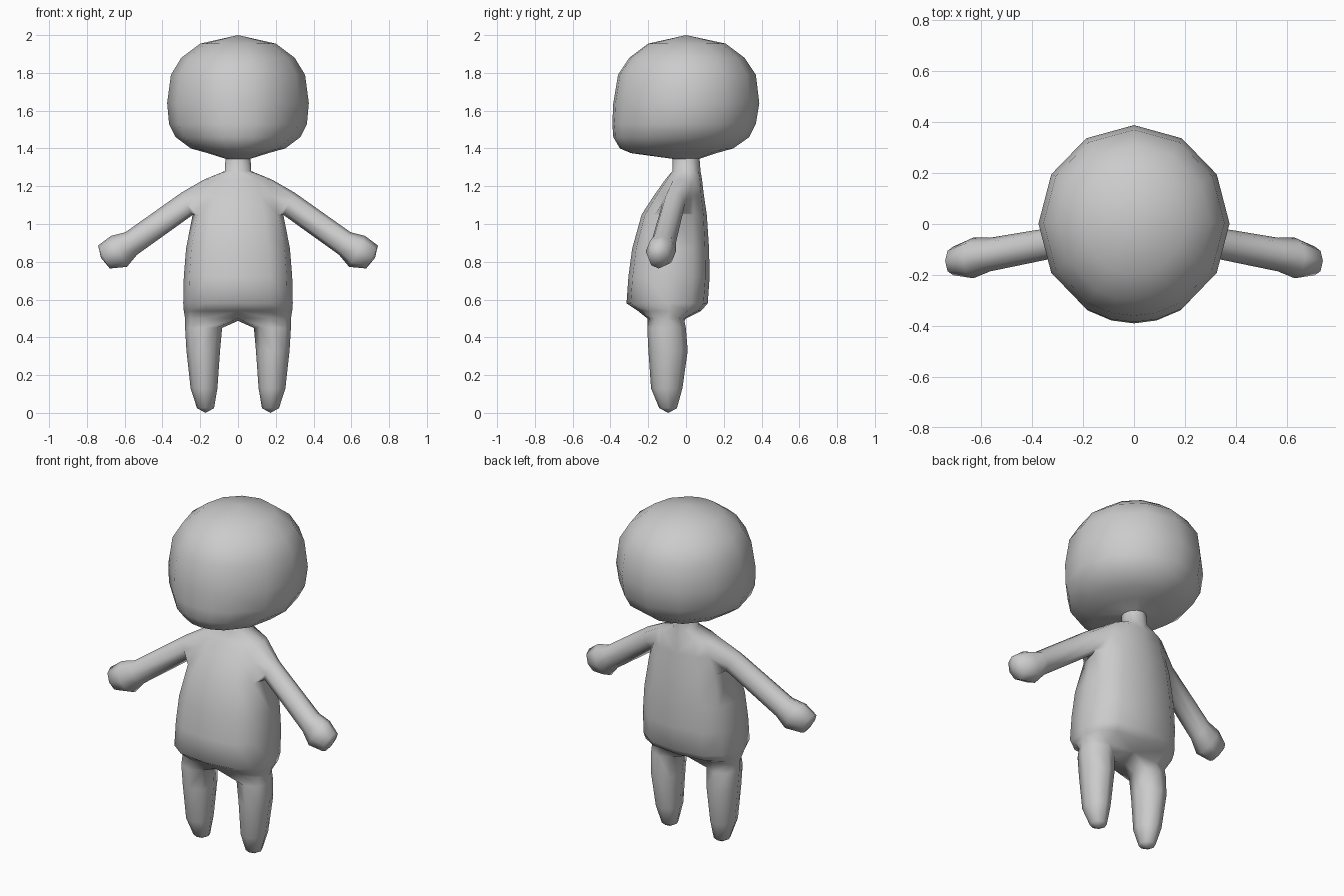
import bpy, bmesh
from math import sin, cos, radians, copysign
from mathutils import Vector

cube = bpy.data.objects.get("Cube")
if cube:
    bpy.data.objects.remove(cube)

clay = bpy.data.materials.new("clay_grey")
clay.use_nodes = True
colour = (0.6, 0.6, 0.6, 1)
clay.diffuse_color = colour
clay.node_tree.nodes["Principled BSDF"].inputs["Base Color"].default_value = colour


def half_ring(bm, z, width, front, back, angles, power):
    """Right-to-middle outline of one slice, running from front to back."""
    verts = []
    for a in angles:
        s, c = abs(sin(radians(a))), cos(radians(a))
        x = 0 if a in (0, 180) else width * s ** power
        y = (front + back) / 2 - (back - front) / 2 * copysign(abs(c) ** power, c)
        verts.append(bm.verts.new((x, y, z)))
    return verts


def octagon(bm, centre, u, v, start):
    """Closed eight-sided limb slice spanned by the vectors u and v."""
    return [bm.verts.new(Vector(centre) + u * cos(radians(start + 45 * i))
                         + v * sin(radians(start + 45 * i))) for i in range(8)]


def skin(bm, a, b, closed=False):
    n = len(a)
    for i in range(n if closed else n - 1):
        j = (i + 1) % n
        bm.faces.new((a[i], a[j], b[j], b[i]))


def limb(bm, rings, tip):
    for a, b in zip(rings, rings[1:]):
        skin(bm, a, b, True)
    end = bm.verts.new(tip)
    last = rings[-1]
    for i in range(8):
        bm.faces.new((last[i], last[(i + 1) % 8], end))


def finish(bm, name):
    bmesh.ops.recalc_face_normals(bm, faces=bm.faces)
    mesh = bpy.data.meshes.new(name)
    bm.to_mesh(mesh)
    bm.free()
    mesh.materials.append(clay)
    mesh.shade_smooth()
    obj = bpy.data.objects.new(name, mesh)
    bpy.context.collection.objects.link(obj)
    mirror = obj.modifiers.new("mirror", 'MIRROR')
    mirror.use_clip = True
    return obj


# Head: stacked slices (height, half width, front, back) under a pole
bm = bmesh.new()
head_slices = [
    (1.955, .20, -.20, .21), (1.88, .30, -.30, .31), (1.79, .355, -.36, .37),
    (1.64, .375, -.385, .388), (1.53, .365, -.39, .37), (1.46, .33, -.385, .335),
    (1.40, .25, -.35, .25), (1.375, .16, -.29, .16), (1.345, .065, -.07, .07)]
head_angles = (0, 14, 30, 60, 90, 120, 150, 180)
rings = [half_ring(bm, *s, head_angles, 1) for s in head_slices]
for a, b in zip(rings, rings[1:]):
    skin(bm, a, b)
pole = bm.verts.new((0, 0, 2))
for a, b in zip(rings[0], rings[0][1:]):
    bm.faces.new((a, pole, b))
finish(bm, "head")

# Torso: half loft from the neck down, leaving a hole for the arm
bm = bmesh.new()
torso_slices = [
    (1.37, .065, -.07, .07, 1), (1.28, .07, -.072, .077, 1),
    (1.235, .18, -.11, .085, .85), (1.15, .205, -.17, .095, .8),
    (1.05, .24, -.235, .11, .75), (.87, .275, -.285, .122, .75),
    (.72, .287, -.305, .125, .75), (.58, .29, -.315, .115, .75),
    (.54, .287, -.255, .08, .75), (.50, .28, -.205, .0, .75)]
torso = [half_ring(bm, *s[:4], range(0, 181, 30), s[4]) for s in torso_slices]
for i, (a, b) in enumerate(zip(torso, torso[1:])):
    if i in (2, 3):
        skin(bm, a[:3], b[:3])
        skin(bm, a[4:], b[4:])
    else:
        skin(bm, a, b)

# Arm: grows out of the hole and ends in a mitten-like hand
top, mid, low = torso[2:5]
hole = [*top[2:5], mid[4], low[4], low[3], low[2], mid[2]]
up = Vector((.46, 0, .89))
back = Vector((0, 1, 0))
arm_slices = [
    ((.27, -.065, 1.107), .066, .06), ((.565, -.12, .897), .067, .066),
    ((.63, -.133, .855), .092, .08), ((.71, -.145, .825), .068, .056)]
arm = [octagon(bm, c, up * h, back * d, -45) for c, h, d in arm_slices]
limb(bm, [hole] + arm, (.725, -.147, .82))

# Leg: the half outline plus a crotch point closes into a tapering leg
crotch = bm.verts.new((0, -.10, .487))
leg_slices = [
    (.45, .182, .098, -.103, .102), (.33, .184, .089, -.095, .104),
    (.13, .18, .071, -.102, .083), (.025, .172, .045, -.095, .047)]
leg = [octagon(bm, (cx, cy, z), Vector((rx, 0, 0)), Vector((0, ry, 0)), -135)
       for z, cx, rx, cy, ry in leg_slices]
limb(bm, [torso[-1] + [crotch]] + leg, (.172, -.093, 0))
finish(bm, "body")
